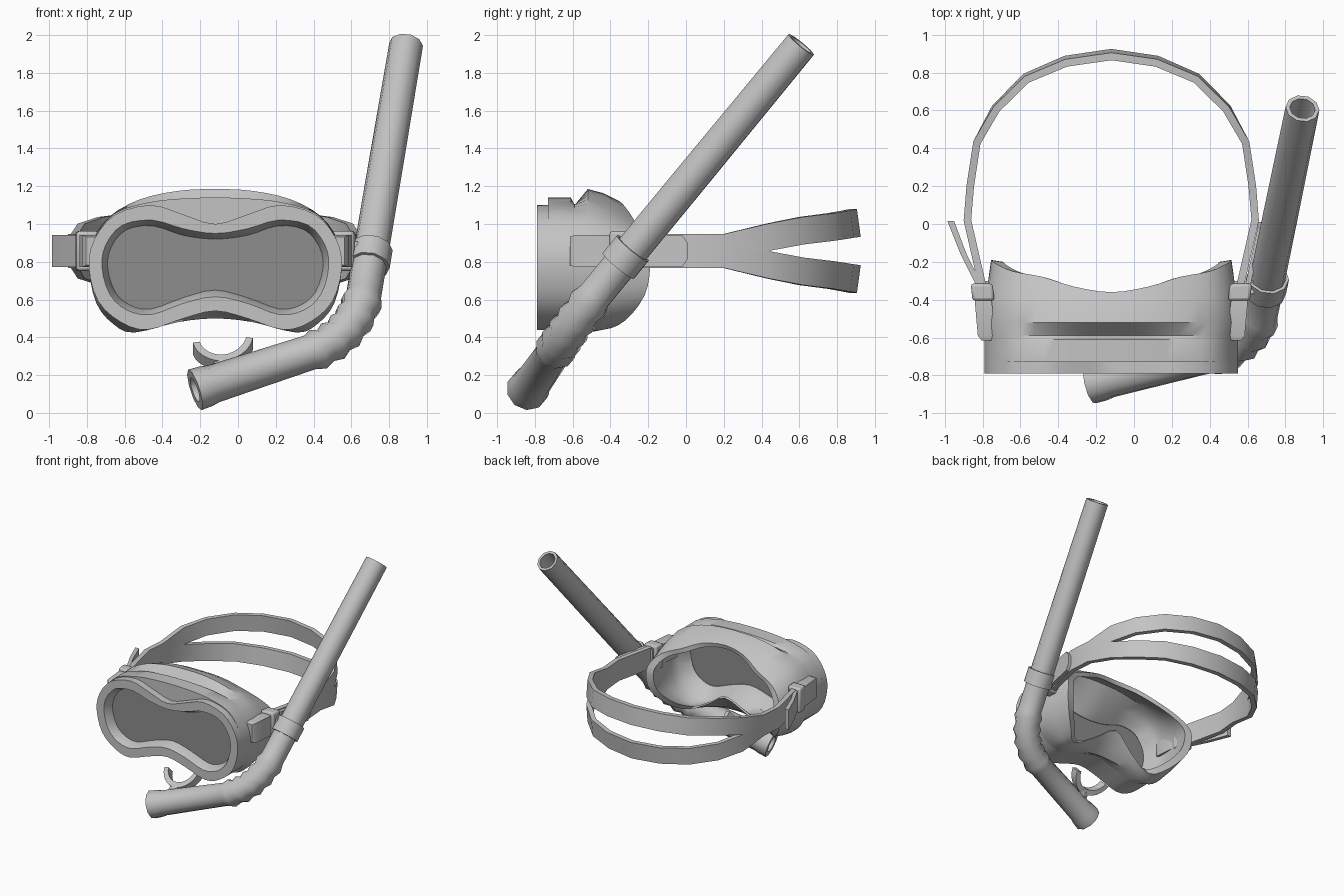
import bpy, bmesh, math
from mathutils import Vector

if "Cube" in bpy.data.objects:
    bpy.data.objects.remove(bpy.data.objects["Cube"])

CX = -0.12          # centre line of the mask
MID = 0.857         # height of the strap axis


def material(name, v):
    m = bpy.data.materials.new(name)
    m.diffuse_color = (v, v, v, 1)
    m.use_nodes = True
    m.node_tree.nodes["Principled BSDF"].inputs["Base Color"].default_value = m.diffuse_color
    return m


GREY = material("light grey", 0.55)
DARK = material("dark lens grey", 0.27)


def finish(name, bm, mat, angle=35):
    bmesh.ops.recalc_face_normals(bm, faces=bm.faces)
    me = bpy.data.meshes.new(name)
    bm.to_mesh(me)
    bm.free()
    ob = bpy.data.objects.new(name, me)
    bpy.context.collection.objects.link(ob)
    me.materials.append(mat)
    bpy.ops.object.select_all(action='DESELECT')
    ob.select_set(True)
    bpy.context.view_layer.objects.active = ob
    bpy.ops.object.shade_smooth_by_angle(angle=math.radians(angle))
    return ob


def loft(name, rings, mat=GREY, closed=False, caps=True, angle=35):
    """Skin a list of equal-length rings."""
    bm = bmesh.new()
    vs = [[bm.verts.new(p) for p in r] for r in rings]
    n = len(vs[0])
    pairs = list(zip(vs, vs[1:])) + ([(vs[-1], vs[0])] if closed else [])
    for a, b in pairs:
        for i in range(n):
            j = (i + 1) % n
            bm.faces.new((a[i], a[j], b[j], b[i]))
    if caps and not closed:
        bm.faces.new(vs[0])
        bm.faces.new(vs[-1])
    return finish(name, bm, mat, angle)


def spline_ring(half, steps=3):
    """Mirror a half outline of (u, y, z) and round it with a Catmull-Rom curve."""
    pts = [Vector(p) for p in half]
    pts += [Vector((-p.x, p.y, p.z)) for p in pts[-2:0:-1]]
    n, out = len(pts), []
    for i in range(n):
        a, b, c, d = (pts[(i + k) % n] for k in (-1, 0, 1, 2))
        for s in range(steps):
            t = s / steps
            p = 0.5 * (2*b + (c - a)*t + (2*a - 5*b + 4*c - d)*t*t + (3*b - a - 3*c + d)*t**3)
            out.append(p + Vector((CX, 0, 0)))
    return out


def at(outline, y):
    return [(u, y, z) for u, z in outline]


def scaled(half, s, dy=0.0):
    return [(u*s, y + dy, 0.78 + (z - 0.78)*s) for u, y, z in half]


# ---- mask body: half outlines from top centre round to bottom centre ----
lens_o = [(0, .92), (.17, .94), (.33, .99), (.47, .97), (.55, .88), (.57, .77),
          (.53, .64), (.45, .57), (.34, .55), (.17, .61), (0, .65)]
rim_o = [(0, .95), (.17, .975), (.33, 1.02), (.49, .995), (.58, .89), (.60, .77),
         (.56, .63), (.47, .545), (.34, .52), (.17, .58), (0, .615)]
frame_o = [(0, 1.0), (.17, 1.05), (.34, 1.10), (.53, 1.05), (.64, .92), (.67, .77),
           (.62, .59), (.5, .48), (.36, .44), (.17, .50), (0, .54)]
brow_o = [(0, 1.14), (.17, 1.135), (.35, 1.115), (.535, 1.055)] + frame_o[4:]
dip_o = [(0, 1.10), (.17, 1.10), (.35, 1.10), (.535, 1.05)] + frame_o[4:]
skirt_o = [(0, 1.185), (.2, 1.175), (.4, 1.13), (.56, 1.04), (.65, .91), (.67, .77),
           (.63, .58), (.54, .47), (.43, .425), (.2, .48), (0, .50)]
# face edge of the skirt, with a notch for the nose
edge = [(0, -.36, 1.125), (.2, -.33, 1.10), (.36, -.28, 1.03), (.52, -.25, .96),
        (.61, -.21, .87), (.635, -.19, .77), (.61, -.22, .62), (.5, -.32, .49),
        (.38, -.42, .45), (.18, -.40, .56), (0, -.36, .67)]
skirt = at(skirt_o, -.52)
bulge = [tuple(a*.65 + b*.35 if k != 1 else (a + b)/2 for k, (a, b) in enumerate(zip(p, q)))
         for p, q in zip(skirt, edge)]

body = [at(lens_o, -.72), at(rim_o, -.79), at(frame_o, -.79), at(frame_o, -.73),
        at(brow_o, -.73), at(brow_o, -.61), at(dip_o, -.59), skirt, bulge, edge,
        scaled(edge, .90, -.01), scaled(bulge, .95, -.01), scaled(skirt, .95),
        scaled(at(frame_o, -.62), .95), at(lens_o, -.70)]
loft("mask_body", [spline_ring(r) for r in body], closed=True, angle=40)
loft("lens", [spline_ring(at(lens_o, y)) for y in (-.715, -.705)], DARK)


# ---- head strap: two bands that part behind the temples ----
half_path = [(.68, -.33), (.76, .02), (.745, .2), (.71, .43), (.61, .61),
             (.45, .77), (.24, .86), (0, .895)]
band_lo = [0, 0, 0, 0, .035, .055, .07, .075]
band_hi = [.09, .09, .09, .145, .18, .20, .215, .222]
path = [Vector(p) for p in half_path] + [Vector((-u, y)) for u, y in half_path[-2::-1]]
lows, highs = band_lo + band_lo[-2::-1], band_hi + band_hi[-2::-1]


def band(name, sign):
    rings = []
    for i, p in enumerate(path):
        t = (path[min(i + 1, len(path) - 1)] - path[max(i - 1, 0)]).normalized()
        nrm = Vector((t.y, -t.x)) * .02
        lean = nrm * (lows[i] / .075) * .5        # bands lean with the head
        ring = []
        for h, s, k in ((lows[i], 1, 1), (highs[i], 1, -1), (highs[i], -1, -1), (lows[i], -1, 1)):
            q = p + nrm*s + lean*k
            ring.append((q.x + CX, q.y, MID + sign*h))
        rings.append(ring)
    loft(name, rings)


band("upper_strap", 1)
band("lower_strap", -1)


def slab(name, stations, bevel=0.0):
    """Block through stations of (x, y, half thickness, half height)."""
    ob = loft(name, [[(x - w, y, MID - h), (x + w, y, MID - h), (x + w, y, MID + h), (x - w, y, MID + h)]
                     for x, y, w, h in stations])
    if bevel:
        b = ob.modifiers.new("bevel", 'BEVEL')
        b.width, b.segments = bevel, 2


# ---- strap lugs and buckles on both sides ----
for side, s in (("left", -1), ("right", 1)):
    slab(side + "_lug", [(CX + s*u, y, w, h) for u, y, w, h in
         ((.655, -.615, .03, .075), (.66, -.59, .045, .085), (.675, -.42, .045, .085), (.68, -.30, .03, .08))])
    slab(side + "_buckle", [(CX + s*.675, -.405, .058, .105), (CX + s*.685, -.315, .058, .105)], .015)

# ---- loose strap ends ----
slab("left_strap_tail", [(-.815, -.33, .016, .085), (-.90, -.16, .016, .085), (-.968, .015, .018, .085)])
slab("right_strap_tail", [(.60, -.33, .014, .085), (.667, -.02, .014, .085), (.67, .01, .014, .04)])

# ---- snorkel tube ----
A, P0 = Vector((-.228, -.84, .122)), Vector((.38, -.70, .32))
PC, P2 = Vector((.61, -.652, .40)), Vector((.665, -.485, .62))
CLIP, TOP = Vector((.70, -.32, .825)), Vector((.89, .61, 1.95))
BEND = (P0 - A).cross(TOP - P2).normalized()


def circle(c, t, r, sides):
    t = t.normalized()
    u = (BEND - t*BEND.dot(t)).normalized()
    v = t.cross(u)
    return [c + r*(u*math.cos(a) + v*math.sin(a))
            for a in (2*math.pi*(i + .5)/sides for i in range(sides))]


def pipe(name, pts, radii, wall, sides=10):
    n = len(pts)
    tans = [pts[min(i + 1, n - 1)] - pts[max(i - 1, 0)] for i in range(n)]
    outer = [circle(p, t, r, sides) for p, t, r in zip(pts, tans, radii)]
    inner = [circle(p, t, min(radii) - wall, sides) for p, t in zip(pts, tans)]
    loft(name, outer + inner[::-1], closed=True, angle=50)


pts = [A, A.lerp(P0, .10), A.lerp(P0, .16), A.lerp(P0, .55)]
radii = [.113, .11, .102, .098]
STEPS = 10
for i in range(STEPS + 1):          # ribbed elbow
    t = i / STEPS
    pts.append(P0*(1 - t)**2 + PC*2*t*(1 - t) + P2*t*t)
    radii.append(.112 if i % 2 else .094)
pts += [P2.lerp(TOP, .1), P2.lerp(TOP, .5), TOP]
radii += [.094, .093, .09]
pipe("snorkel_tube", pts, radii, .022)

# ---- clip holding the tube to the strap ----
axis = (TOP - CLIP).normalized()
pipe("snorkel_clip", [CLIP - axis*.06, CLIP + axis*.06], [.112, .112], .017)
slab("clip_link", [(.60, -.37, .035, .05), (.60, -.30, .035, .05)])

# ---- mouthpiece: stem and curved bite plate ----
back, up = Vector((0, .72, .69)), Vector((0, -.69, .72))
base = Vector((-.08, -.715, .27))
stem_foot = Vector((-.08, -.79, .19))
loft("mouthpiece_stem", [[c + Vector((w*math.cos(a), 0, 0)) + up*.035*math.sin(a)
                          for a in (2*math.pi*k/10 for k in range(10))]
                         for c, w in ((stem_foot, .07), (base, .05))])
rings = []
for i in range(13):
    f = i/6 - 1
    a = f*1.35
    t = .018 + .006*(1 - abs(f))
    mid = base + Vector((.145*math.sin(a), 0, .012*f)) + back*.16*(1 - math.cos(a))
    out = (Vector((math.sin(a), 0, 0)) - back*math.cos(a)) * t
    h = up*(.03 + .012*abs(f))
    rings.append([mid + out + h, mid + out - h, mid - out - h, mid - out + h])
loft("bite_plate", rings)
